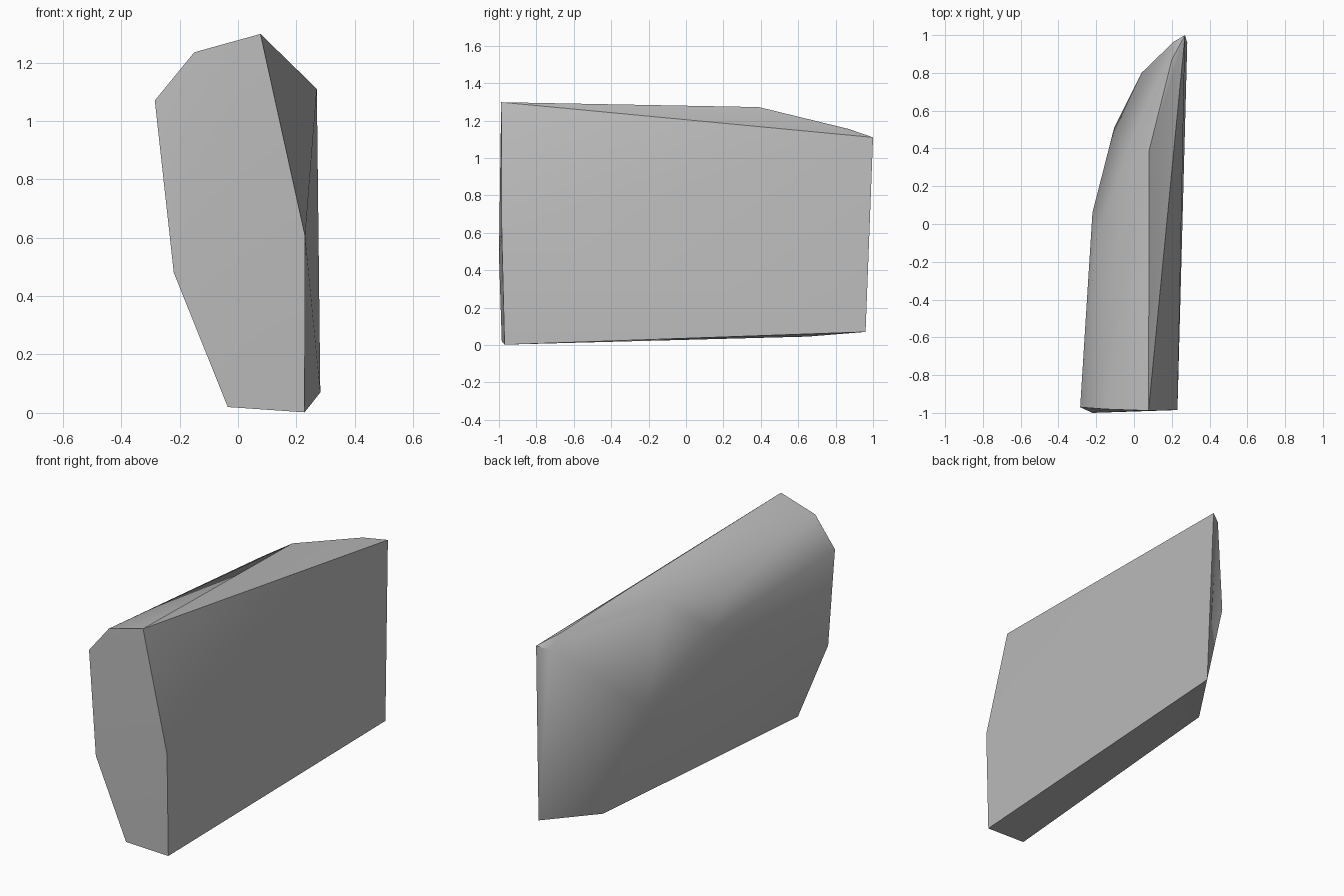
import bpy, bmesh, math

cube = bpy.data.objects.get("Cube")
if cube:
    bpy.data.objects.remove(cube, do_unlink=True)

# Single stone-grey material
grey = bpy.data.materials.new("light_grey")
grey.use_nodes = True
colour = (0.5, 0.5, 0.5, 1)
grey.diffuse_color = colour
grey.node_tree.nodes["Principled BSDF"].inputs["Base Color"].default_value = colour

# Flat front end, around its outline
front_end = [(-.285, -.97, 1.07), (-.15, -.98, 1.235), (.077, -.988, 1.298),
             (.23, -.985, .605), (.228, -.97, .002), (-.035, -.985, .02),
             (-.22, -1, .48)]
# Tall back edge
back_edge = [(.27, 1, 1.11), (.282, .96, .07)]
# Top ridge and shoulder crease
top_ridge = [(.08, .39, 1.272), (.2, .87, 1.155)]
shoulder = [(-.2, -.08, 1.115), (-.06, .3, 1.19), (.21, .965, 1.09)]
# Bulging side that curves round to the back edge
bulge = [(-.22, .06, .98), (-.105, .51, .66), (.04, .8, .67), (.08, .65, .045)]

# Wrap the outline points into one faceted solid
bm = bmesh.new()
for point in front_end + back_edge + top_ridge + shoulder + bulge:
    bm.verts.new(point)
bmesh.ops.convex_hull(bm, input=bm.verts)
bmesh.ops.recalc_face_normals(bm, faces=bm.faces)
mesh = bpy.data.meshes.new("slab")
bm.to_mesh(mesh)
bm.free()
mesh.materials.append(grey)
slab = bpy.data.objects.new("slab", mesh)
bpy.context.collection.objects.link(slab)

# Soft shading over the gentle folds, crisp rim
bpy.ops.object.select_all(action="DESELECT")
slab.select_set(True)
bpy.context.view_layer.objects.active = slab
bpy.ops.object.shade_smooth_by_angle(angle=math.radians(30))
